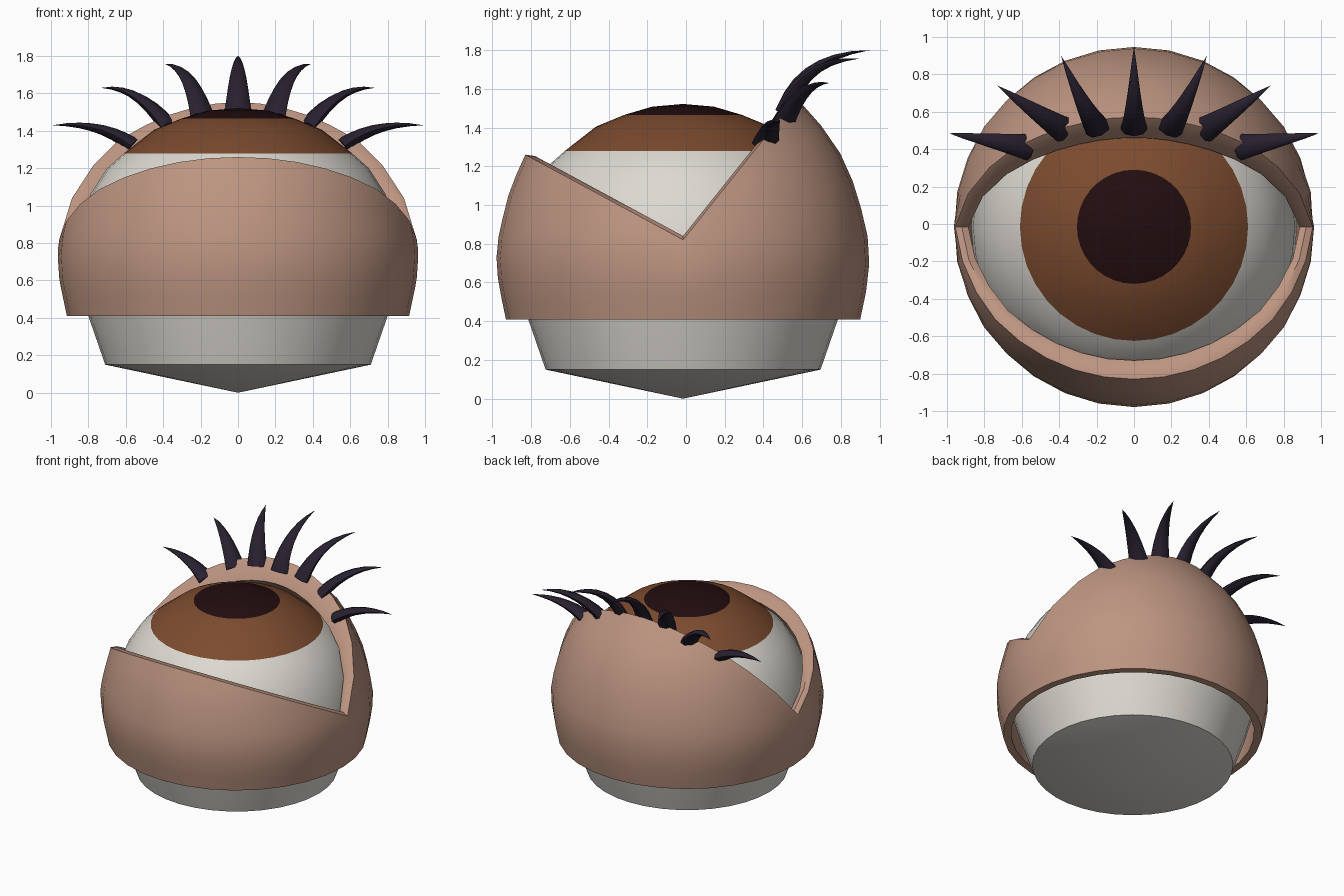
import bpy, bmesh, math
from mathutils import Vector

if "Cube" in bpy.data.objects:
    bpy.data.objects.remove(bpy.data.objects["Cube"])

CY = -0.015          # shared vertical axis of eyeball and eyelids


def mat(name, rgb):
    m = bpy.data.materials.new(name)
    m.diffuse_color = (*rgb, 1)
    m.use_nodes = True
    m.node_tree.nodes["Principled BSDF"].inputs["Base Color"].default_value = m.diffuse_color
    return m


WHITE = mat("eye_white", (0.72, 0.69, 0.64))
BROWN = mat("iris_brown", (0.20, 0.07, 0.028))
DARK = mat("pupil_dark", (0.016, 0.004, 0.005))
SKIN = mat("skin", (0.51, 0.30, 0.22))
LASH = mat("lash_black", (0.021, 0.014, 0.028))


def build(name, rings, mats, caps=(None, None), loop=False, angle=45):
    """Skin a list of point rings; caps are end points, loop joins last to first."""
    bm = bmesh.new()
    vr = [[bm.verts.new(p) for p in r] for r in rings]
    n = len(vr[0])
    pairs = list(zip(vr, vr[1:])) + ([(vr[-1], vr[0])] if loop else [])
    for a, b in pairs:
        for i in range(n):
            j = (i + 1) % n
            bm.faces.new((a[i], a[j], b[j], b[i]))
    for cap, ring in zip(caps, (vr[0], vr[-1])):
        if cap is not None:
            c = bm.verts.new(cap)
            for i in range(n):
                bm.faces.new((ring[i], ring[(i + 1) % n], c))
    bmesh.ops.recalc_face_normals(bm, faces=bm.faces)
    me = bpy.data.meshes.new(name)
    bm.to_mesh(me)
    bm.free()
    for m in mats:
        me.materials.append(m)
    ob = bpy.data.objects.new(name, me)
    bpy.context.collection.objects.link(ob)
    bpy.ops.object.select_all(action='DESELECT')
    ob.select_set(True)
    bpy.context.view_layer.objects.active = ob
    bpy.ops.object.shade_smooth_by_angle(angle=math.radians(angle))
    return ob


def around(r, z, n):
    return [(r * math.cos(2 * math.pi * i / n),
             CY + r * math.sin(2 * math.pi * i / n), z) for i in range(n)]


# Eyeball: turned profile with iris and pupil chosen by height
profile = [(0.71, 0.15), (0.80, 0.41), (0.872, 0.66), (0.86, 0.86), (0.79, 1.06),
           (0.70, 1.20), (0.61, 1.28), (0.45, 1.405), (0.305, 1.465), (0.16, 1.508)]
eye = build("eyeball", [around(r, z, 36) for r, z in profile],
            [WHITE, BROWN, DARK], caps=((0, CY, 0), (0, CY, 1.522)))
for p in eye.data.polygons:
    p.material_index = 2 if p.center.z > 1.466 else 1 if p.center.z > 1.28 else 0

# Eyelids: hollow shell whose rim follows two sloped planes meeting at the eye corners
OUTER = [(0.41, 0.915), (0.60, 0.955), (0.75, 0.965), (0.86, 0.95), (1.08, 0.895),
         (1.24, 0.825), (1.34, 0.775), (1.56, 0.58), (1.7, 0.42)]
INNER = [(0.41, 0.86), (0.66, 0.89), (0.86, 0.885), (1.06, 0.81), (1.20, 0.72),
         (1.30, 0.62), (1.42, 0.47), (1.55, 0.2)]


def radius(table, z):
    for (z0, r0), (z1, r1) in zip(table, table[1:]):
        if z <= z1:
            return r0 + (r1 - r0) * (z - z0) / (z1 - z0)
    return table[-1][1]


def rim_height(table, a):
    s = math.sin(a)
    k = 1.25 if s > 0 else 0.54
    lo, hi = 0.41, table[-1][0]
    for _ in range(30):
        z = (lo + hi) / 2
        if 0.82 + k * abs(s) * radius(table, z) > z:
            lo = z
        else:
            hi = z
    return lo


N, ROWS = 32, 9
columns = []
for i in range(N):
    a = 2 * math.pi * i / N
    zo, zi = rim_height(OUTER, a), rim_height(INNER, a)
    col = []
    for t in range(ROWS):
        z = 0.41 + (zo - 0.41) * t / (ROWS - 1)
        col.append((radius(OUTER, z), z))
    ro, ri = radius(OUTER, zo), radius(INNER, zi)
    col.append(((ro + ri) / 2, (zo + zi) / 2 + 0.02))      # rounded rim
    for t in range(ROWS - 1, -1, -1):
        z = 0.41 + (zi - 0.41) * t / (ROWS - 1)
        col.append((radius(INNER, z), z))
    columns.append([(r * math.cos(a), CY + r * math.sin(a), z) for r, z in col])
build("eyelids", list(zip(*columns)), [SKIN], loop=True, angle=50)


# Eyelashes: curved tapering spikes, mirrored left and right
def lash(name, p0, p1, p2):
    p0, p1, p2 = Vector(p0), Vector(p1), Vector(p2)
    flat = p2 - p0
    side = Vector((flat.y, -flat.x, 0)).normalized()
    rings = []
    for s in range(7):
        t = s / 7
        c = p0 * (1 - t) ** 2 + p1 * 2 * t * (1 - t) + p2 * t * t
        tan = ((p1 - p0) * (1 - t) + (p2 - p1) * t).normalized()
        up = side.cross(tan).normalized()
        w = 0.072 * (1 - t) ** 0.85
        rings.append([c + side * w * math.cos(q * math.pi / 4)
                      + up * w * 0.6 * math.sin(q * math.pi / 4) for q in range(8)])
    build(name, rings, [LASH], caps=(p0, p2), angle=60)


LASHES = [((0, 0.51, 1.49), (0, 0.595, 1.77), (0, 0.95, 1.80)),
          ((0.19, 0.51, 1.48), (0.26, 0.60, 1.75), (0.39, 0.90, 1.757)),
          ((0.37, 0.50, 1.42), (0.53, 0.60, 1.64), (0.73, 0.74, 1.63)),
          ((0.56, 0.41, 1.32), (0.73, 0.44, 1.45), (0.99, 0.485, 1.43))]
for k, pts in enumerate(LASHES):
    for sign, label in ((1, "right"), (-1, "left")):
        if k == 0:
            if sign == 1:
                lash("eyelash_middle", *pts)
        else:
            lash(f"eyelash_{label}_{k}", *[(sign * x, y, z) for x, y, z in pts])
